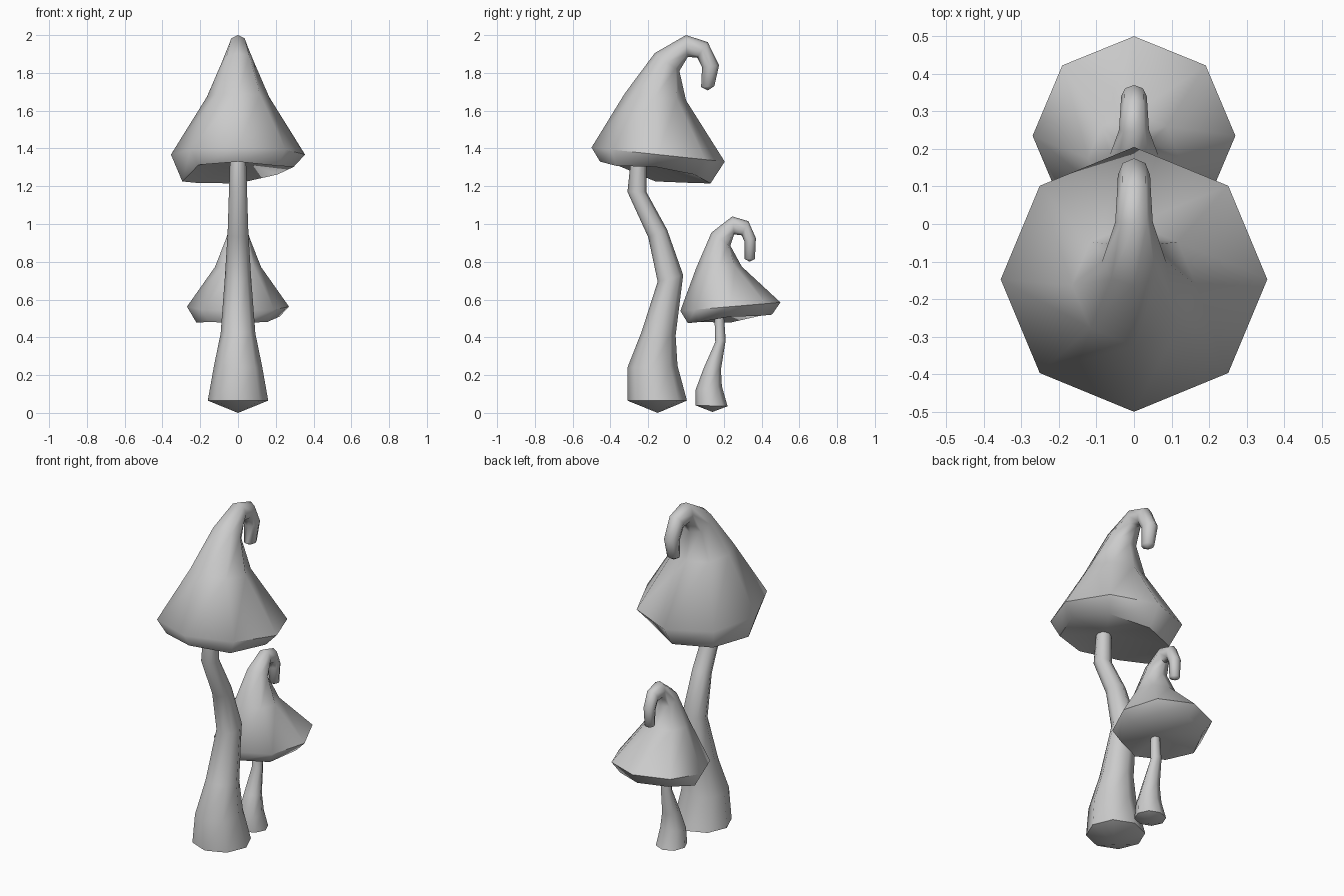
import bpy, bmesh, math

SIDES = 8


def loft(name, start, rings, end, drop=()):
    """Skin octagonal rings between two poles.
    Ring = (front y, front z, back y, back z, half width in x).
    drop = (ring index, {vertex: z offset}) for an uneven rim."""
    bm = bmesh.new()
    loops = []
    for k, (ya, za, yb, zb, hw) in enumerate(rings):
        loop = []
        for i in range(SIDES):
            a = 2 * math.pi * i / SIDES
            c, s = (1 - math.cos(a)) / 2, math.sin(a)
            z = za + (zb - za) * c
            if drop and drop[0] == k:
                z += drop[1].get(i, 0)
            loop.append(bm.verts.new((s * hw, ya + (yb - ya) * c, z)))
        loops.append(loop)
    for lo, hi in zip(loops, loops[1:]):
        for i in range(SIDES):
            j = (i + 1) % SIDES
            bm.faces.new((lo[i], lo[j], hi[j], hi[i]))
    for pole, loop in ((start, loops[0]), (end, loops[-1])):
        p = bm.verts.new((0, *pole))
        for i in range(SIDES):
            bm.faces.new((p, loop[i], loop[(i + 1) % SIDES]))
    bmesh.ops.recalc_face_normals(bm, faces=bm.faces)
    mesh = bpy.data.meshes.new(name)
    bm.to_mesh(mesh)
    bm.free()
    obj = bpy.data.objects.new(name, mesh)
    bpy.context.collection.objects.link(obj)
    bpy.ops.object.select_all(action='DESELECT')
    obj.select_set(True)
    bpy.context.view_layer.objects.active = obj
    bpy.ops.object.shade_smooth_by_angle(angle=math.radians(62))
    return obj


# Tall mushroom: crooked stem
loft("large_stem", (-0.15, 0.0), [
    (-0.31, 0.065, 0.005, 0.065, 0.16),
    (-0.31, 0.24, -0.045, 0.25, 0.128),
    (-0.235, 0.43, -0.055, 0.41, 0.092),
    (-0.15, 0.695, -0.015, 0.73, 0.07),
    (-0.20, 0.93, -0.10, 0.97, 0.055),
    (-0.31, 1.17, -0.21, 1.17, 0.048),
    (-0.29, 1.36, -0.21, 1.36, 0.042),
], (-0.25, 1.37))

# Tall mushroom: cap with a hooked tip, left side of the lip hangs lower
loft("large_cap", (-0.23, 1.34), [
    (-0.455, 1.33, 0.13, 1.215, 0.295),
    (-0.50, 1.405, 0.205, 1.33, 0.355),
    (-0.325, 1.69, 0.0, 1.655, 0.165),
    (-0.165, 1.905, -0.035, 1.81, 0.085),
    (0.0, 2.0, 0.01, 1.885, 0.05),
    (0.115, 1.963, 0.06, 1.88, 0.045),
    (0.175, 1.84, 0.085, 1.83, 0.043),
    (0.15, 1.73, 0.08, 1.725, 0.035),
], (0.115, 1.707), (0, {1: -0.005, 2: 0.03, 3: 0.03, 5: -0.015, 6: -0.047}))

# Small mushroom: stem
loft("small_stem", (0.14, 0.005), [
    (0.05, 0.04, 0.22, 0.035, 0.085),
    (0.05, 0.12, 0.19, 0.14, 0.07),
    (0.095, 0.24, 0.185, 0.23, 0.05),
    (0.155, 0.375, 0.21, 0.385, 0.032),
    (0.15, 0.53, 0.20, 0.53, 0.026),
], (0.175, 0.535))

# Small mushroom: cap with a hooked tip
loft("small_cap", (0.21, 0.515), [
    (0.01, 0.475, 0.455, 0.52, 0.22),
    (-0.03, 0.54, 0.50, 0.585, 0.27),
    (0.055, 0.77, 0.295, 0.775, 0.122),
    (0.135, 0.955, 0.235, 0.885, 0.064),
    (0.245, 1.04, 0.255, 0.945, 0.04),
    (0.33, 1.015, 0.295, 0.94, 0.036),
    (0.37, 0.925, 0.31, 0.905, 0.034),
    (0.365, 0.815, 0.31, 0.815, 0.028),
], (0.337, 0.80), (0, {2: 0.012, 6: -0.02}))
